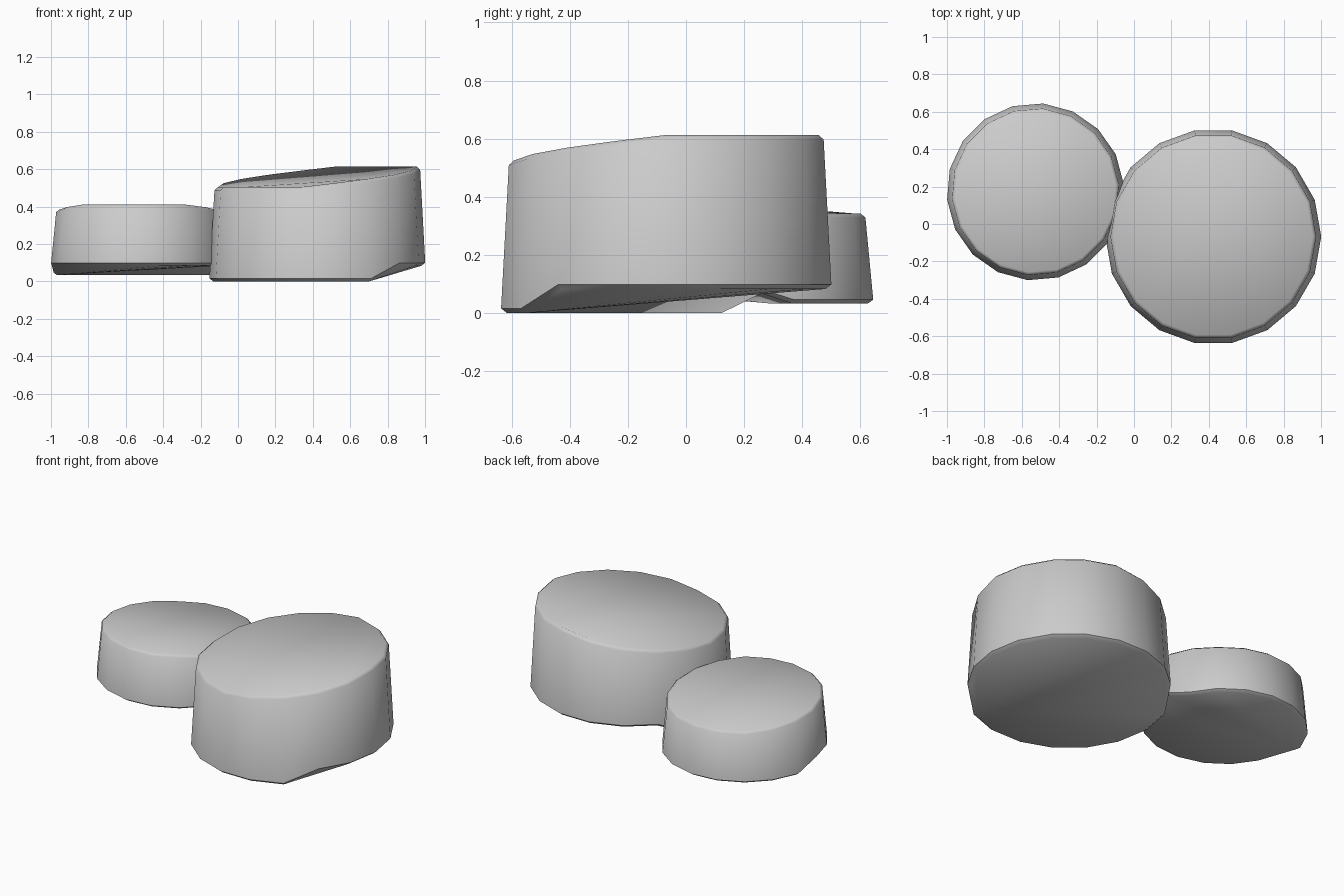
import bpy, bmesh
from math import sin, cos, radians

if "Cube" in bpy.data.objects:
    bpy.data.objects.remove(bpy.data.objects["Cube"])

SIDES = 18


def disc(name, centre, start, high, radii, top, base, bevel):
    """Tapered bevelled disc with a slanted top and a half-raised underside.
    start: angle of first corner, high: direction of the raised side (degrees),
    radii: bottom cap, bottom rim, top rim, top cap; top/base: (low, high) heights."""
    bm = bmesh.new()
    rings = [[], [], [], []]
    deltas = []
    for i in range(SIDES):
        a = start + i * 360 / SIDES
        d = (a - high + 180) % 360 - 180
        deltas.append(round(d))
        t = min(1, max(0, (140 - abs(d)) / 100))
        zt = top[0] + (top[1] - top[0]) * t
        zb = base[1] if -90 < d < 110 else base[0]
        for ring, r, z in zip(rings, radii, (zb, zb + bevel, zt - bevel, zt)):
            ring.append(bm.verts.new((centre[0] + r * cos(radians(a)),
                                      centre[1] + r * sin(radians(a)), z)))
    # Walls and bevels
    for lo, hi in zip(rings, rings[1:]):
        for i in range(SIDES):
            j = (i + 1) % SIDES
            bm.faces.new((lo[i], lo[j], hi[j], hi[i]))
    # Slanted top
    bm.faces.new(rings[3])
    # Underside, folded out from the corner where the raised half begins
    k = deltas.index(-100)
    b = rings[0][k:] + rings[0][:k]
    for i in range(1, SIDES - 1):
        bm.faces.new((b[0], b[i + 1], b[i]))
    bmesh.ops.recalc_face_normals(bm, faces=bm.faces)
    mesh = bpy.data.meshes.new(name)
    bm.to_mesh(mesh)
    bm.free()
    ob = bpy.data.objects.new(name, mesh)
    bpy.context.collection.objects.link(ob)
    bpy.ops.object.select_all(action='DESELECT')
    ob.select_set(True)
    bpy.context.view_layer.objects.active = ob
    bpy.ops.object.shade_smooth_by_angle(angle=radians(50))
    return ob


# Large tall stone at front right
disc("large_stone", (0.424, -0.068), 0, 40, (0.556, 0.577, 0.55, 0.532),
     (0.503, 0.613), (0.0, 0.083), 0.016)
# Small low stone at back left
disc("small_stone", (-0.527, 0.172), 5, 265, (0.455, 0.474, 0.447, 0.431),
     (0.342, 0.41), (0.033, 0.084), 0.013)
